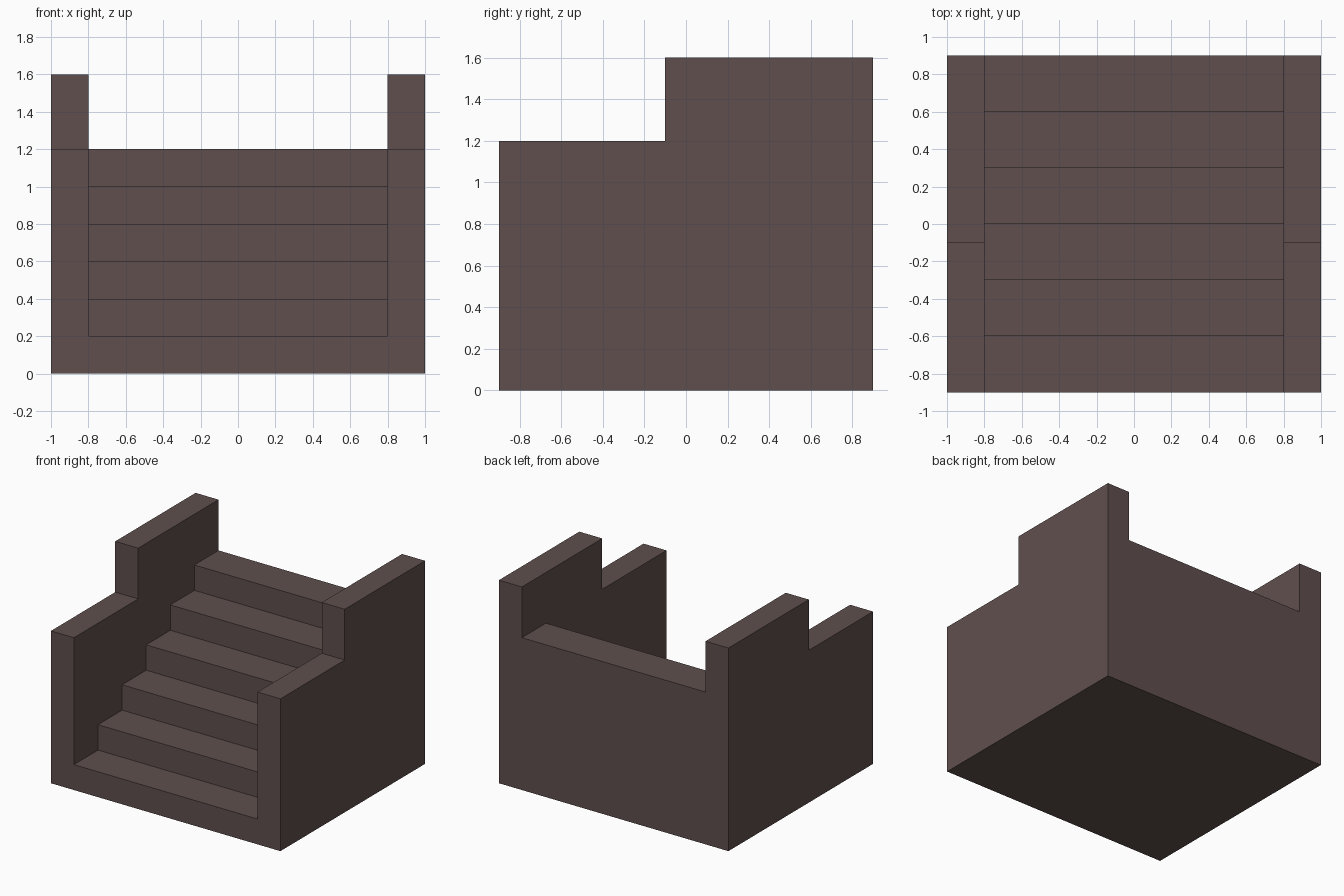
import bpy, bmesh

if "Cube" in bpy.data.objects:
    bpy.data.objects.remove(bpy.data.objects["Cube"])

STEPS, RUN, RISE = 6, 0.3, 0.2
HALF_DEPTH = 0.9

stone = bpy.data.materials.new("dark brown stone")
stone.diffuse_color = (0.115, 0.078, 0.076, 1.0)
stone.use_nodes = True
stone.node_tree.nodes["Principled BSDF"].inputs["Base Color"].default_value = stone.diffuse_color


def prism(name, profile, half_width):
    """Extrude a (y, z) profile symmetrically along x."""
    bm = bmesh.new()
    face = bm.faces.new([bm.verts.new((-half_width, y, z)) for y, z in profile])
    ext = bmesh.ops.extrude_face_region(bm, geom=[face])
    moved = [v for v in ext["geom"] if isinstance(v, bmesh.types.BMVert)]
    bmesh.ops.translate(bm, verts=moved, vec=(2 * half_width, 0, 0))
    bmesh.ops.recalc_face_normals(bm, faces=bm.faces[:])
    mesh = bpy.data.meshes.new(name)
    bm.to_mesh(mesh)
    bm.free()
    mesh.materials.append(stone)
    obj = bpy.data.objects.new(name, mesh)
    bpy.context.collection.objects.link(obj)
    return obj


# Solid block with the stepped side-wall outline
staircase = prism("staircase", [
    (-HALF_DEPTH, 0), (HALF_DEPTH, 0), (HALF_DEPTH, 1.6),
    (-0.1, 1.6), (-0.1, 1.2), (-HALF_DEPTH, 1.2)], 1.0)

# Space above the stairs, cut out between the walls
void = [(-1.2, 2.0), (-1.2, RISE)]
for i in range(1, STEPS):
    y = -HALF_DEPTH + i * RUN
    void += [(y, i * RISE), (y, (i + 1) * RISE)]
void += [(1.2, STEPS * RISE), (1.2, 2.0)]
cutter = prism("stair_cutter", void, 0.8)
cutter.hide_render = True

cut = staircase.modifiers.new("cut stairs", "BOOLEAN")
cut.operation = "DIFFERENCE"
cut.solver = "EXACT"
cut.object = cutter
bpy.context.view_layer.objects.active = staircase
bpy.ops.object.modifier_apply(modifier=cut.name)
bpy.data.objects.remove(cutter)
